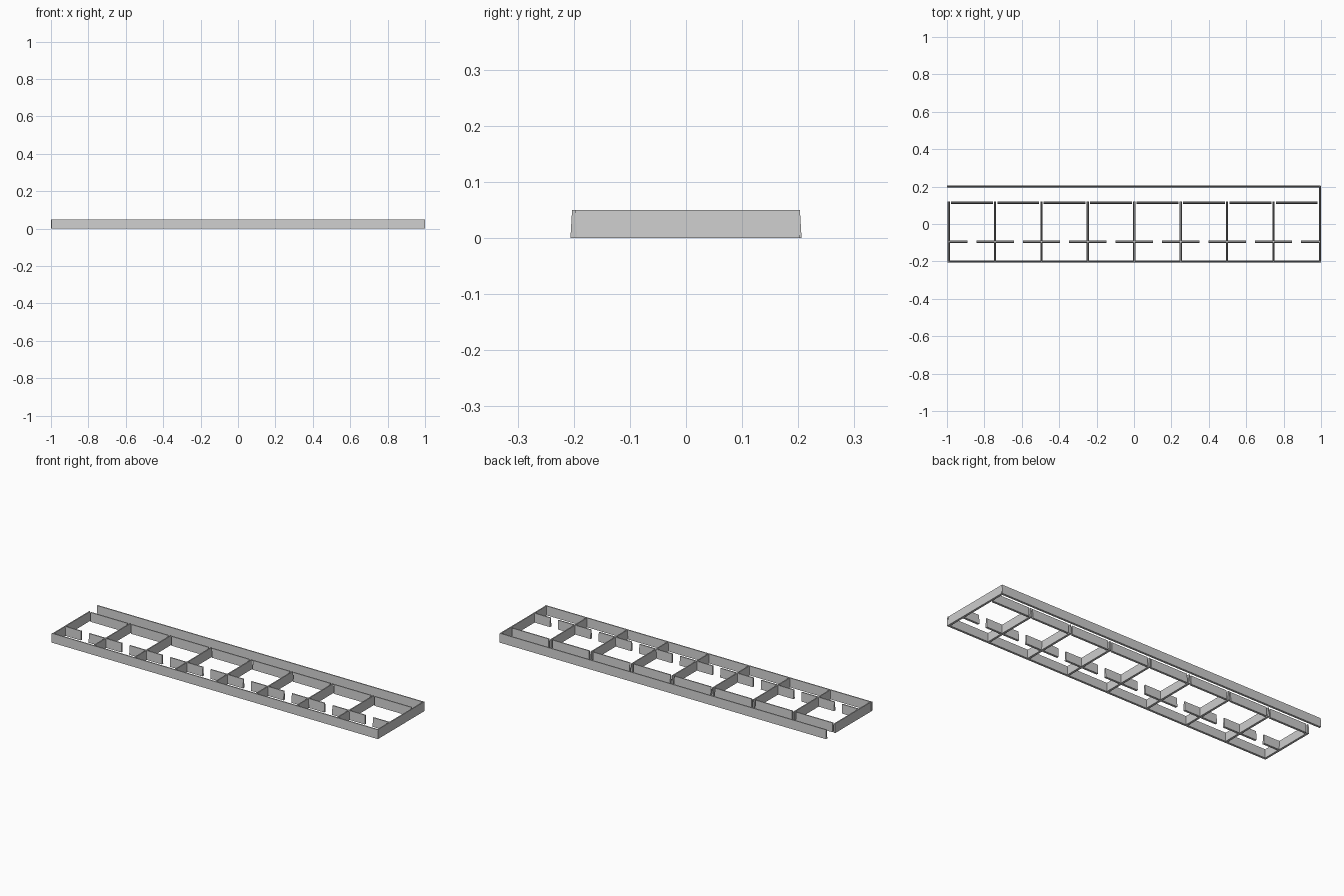
import bpy, bmesh
from mathutils import Vector

if "Cube" in bpy.data.objects:
    bpy.data.objects.remove(bpy.data.objects["Cube"])

HEIGHT = 0.05
BASE, TOP = 0.006, 0.003   # half thickness of the tapered wall


def wall(name, start, end):
    """Straight wall with a tapered cross-section and square ends."""
    a, b = Vector((*start, 0)), Vector((*end, 0))
    d = (b - a).normalized()
    n = Vector((-d.y, d.x, 0))
    up = Vector((0, 0, HEIGHT))
    profile = [n * BASE, -n * BASE, -n * TOP + up, n * TOP + up]
    bm = bmesh.new()
    face = bm.faces.new([bm.verts.new(a + p) for p in profile])
    ext = bmesh.ops.extrude_face_region(bm, geom=[face], use_keep_orig=True)
    moved = [g for g in ext["geom"] if isinstance(g, bmesh.types.BMVert)]
    bmesh.ops.translate(bm, vec=b - a, verts=moved)
    bmesh.ops.recalc_face_normals(bm, faces=bm.faces[:])
    me = bpy.data.meshes.new(name)
    bm.to_mesh(me)
    bm.free()
    ob = bpy.data.objects.new(name, me)
    bpy.context.collection.objects.link(ob)


LEFT, RIGHT = -0.991, 0.994
FRONT, BACK = -0.2, 0.2
PITCH = (RIGHT - LEFT) / 8
xs = [LEFT + PITCH * i for i in range(9)]

# Outer walls
wall("front_wall", (LEFT - BASE, FRONT), (RIGHT + BASE, FRONT))
wall("back_wall", (-1.0, BACK), (RIGHT + TOP, BACK))
wall("right_wall", (RIGHT, FRONT - TOP), (RIGHT, BACK + TOP))
wall("left_wall", (LEFT, FRONT), (LEFT, 0.12))

# Room dividers
for i, x in enumerate(xs[1:-1]):
    wall(f"divider_{i + 1}", (x, FRONT), (x, 0.12))

# Room back walls, with small gaps at the dividers
for i in range(8):
    wall(f"room_back_wall_{i + 1}", (xs[i] + 0.012, 0.114), (xs[i + 1] - 0.012, 0.114))

# Short cross walls leaving a doorway in each room
for i, x in enumerate(xs):
    wall(f"cross_wall_{i + 1}", (max(x - 0.1, LEFT), -0.095), (min(x + 0.1, RIGHT), -0.095))
